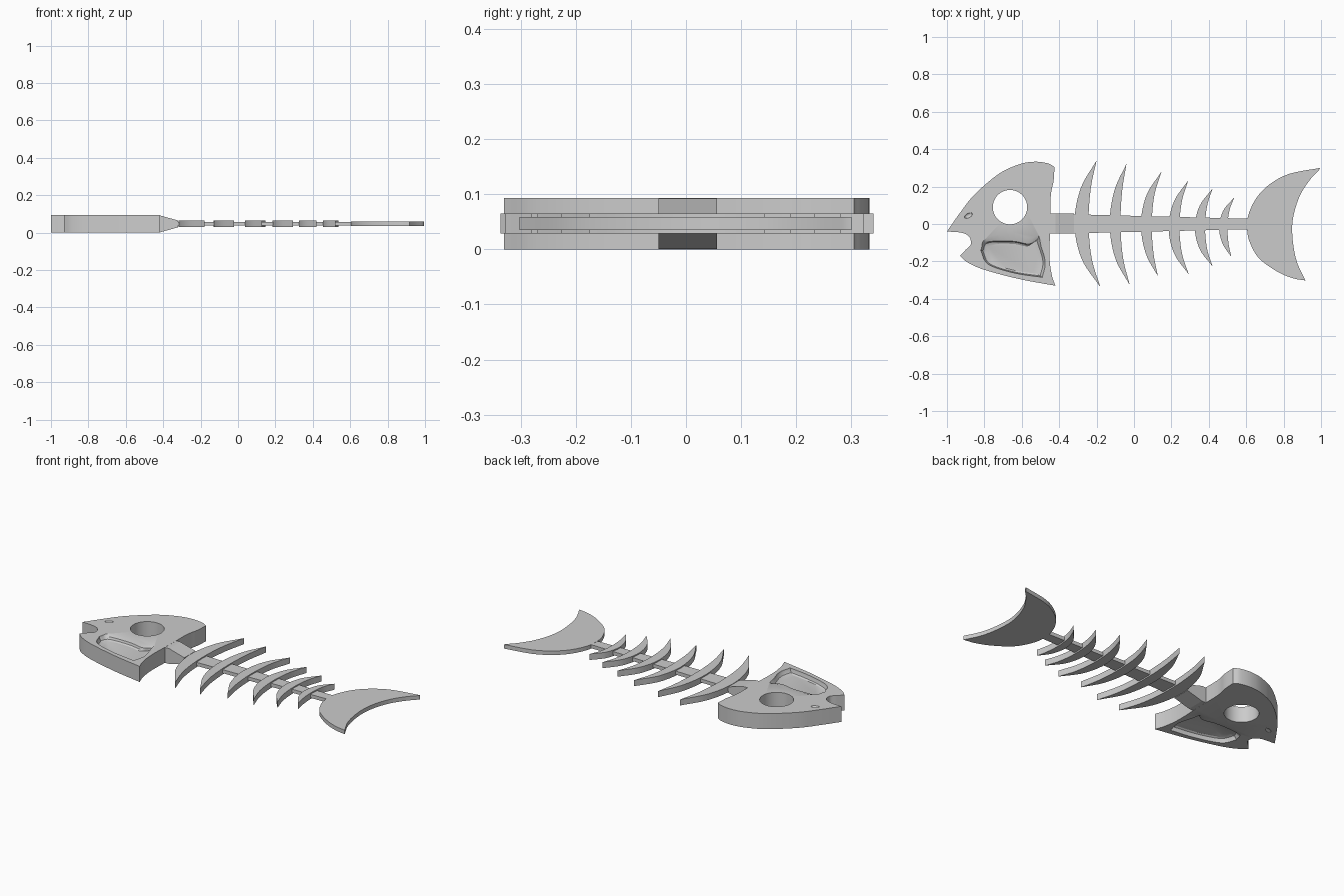
import bpy, bmesh, math
from mathutils import Vector

if "Cube" in bpy.data.objects:
    bpy.data.objects.remove(bpy.data.objects["Cube"])

H = 0.093            # head thickness
MID = H / 2


def spline(pts, n=6):
    """Catmull-Rom through pts, last point left out."""
    p = [Vector(q) for q in pts]
    p = [p[0] * 2 - p[1]] + p + [p[-1] * 2 - p[-2]]
    out = []
    for i in range(1, len(p) - 2):
        a, b, c, d = p[i - 1:i + 3]
        for k in range(n):
            t = k / n
            out.append(0.5 * (2 * b + (c - a) * t + (2 * a - 5 * b + 4 * c - d) * t * t
                              + (3 * b - a - 3 * c + d) * t ** 3))
    return out


def outline(*curves):
    return [q for c in curves for q in spline(c)]


def loft(name, loops):
    """Closed solid through equal-length 3D loops."""
    bm = bmesh.new()
    rings = [[bm.verts.new(v) for v in loop] for loop in loops]
    n = len(rings[0])
    for a, b in zip(rings, rings[1:]):
        for i in range(n):
            j = (i + 1) % n
            bm.faces.new((a[i], a[j], b[j], b[i]))
    bm.faces.new(rings[0])
    bm.faces.new(rings[-1])
    bmesh.ops.recalc_face_normals(bm, faces=bm.faces)
    me = bpy.data.meshes.new(name)
    bm.to_mesh(me)
    bm.free()
    ob = bpy.data.objects.new(name, me)
    bpy.context.collection.objects.link(ob)
    return ob


def plate(name, pts, z0, z1):
    return loft(name, [[(p[0], p[1], z) for p in pts] for z in (z0, z1)])


def smooth(ob):
    bpy.ops.object.select_all(action='DESELECT')
    ob.select_set(True)
    bpy.context.view_layer.objects.active = ob
    bpy.ops.object.shade_smooth_by_angle(angle=math.radians(30))


def cut(target, cutter):
    mod = target.modifiers.new("cut", 'BOOLEAN')
    mod.operation = 'DIFFERENCE'
    mod.solver = 'EXACT'
    mod.object = cutter
    cutter.hide_render = True
    bpy.context.view_layer.objects.active = target
    bpy.ops.object.modifier_apply(modifier=mod.name)
    bpy.data.objects.remove(cutter)


# Head with open mouth
head = plate("head", outline(
    [(-1, -.04), (-.93, .06), (-.85, .16), (-.72, .27), (-.61, .32), (-.53, .333), (-.46, .324), (-.425, .305)],
    [(-.425, .305), (-.43, .23), (-.445, .15), (-.447, 0), (-.452, -.17), (-.44, -.27), (-.42, -.33)],
    [(-.42, -.33), (-.61, -.295), (-.8, -.245), (-.89, -.205), (-.93, -.17)],
    [(-.93, -.17), (-.9, -.138), (-.873, -.11), (-.88, -.07), (-.92, -.047), (-1, -.04)]), 0, H)

# Eye hole
circle = [(-.663 + .092 * math.cos(a * math.pi / 24), .09 + .092 * math.sin(a * math.pi / 24)) for a in range(48)]
cut(head, plate("eye_cutter", circle, -.1, .2))

# Cheek pocket and nostril dimple, on both faces
cheek = outline([(-.82, -.14), (-.79, -.095), (-.65, -.09), (-.56, -.105), (-.51, -.08)],
                [(-.51, -.08), (-.475, -.2), (-.49, -.285)],
                [(-.49, -.285), (-.64, -.262), (-.78, -.215), (-.82, -.14)])


def ring(s, depth, side, lift=0):
    c = Vector((-.65, -.18))
    pts = []
    for p in cheek:
        q = c + (p - c) * s
        rise = lift * max(0, 1 - abs(q.x + .65) / .17) ** .5 if p.y > -.12 else 0
        z = H - depth
        pts.append((q.x, q.y + rise, z if side > 0 else H - z))
    return pts


for side in (1, -1):
    cut(head, loft("cheek_cutter", [ring(1, -.02, side, .045), ring(1, 0, side, .045), ring(.98, .01, side),
                                    ring(.93, .022, side), ring(.82, .028, side)]))
    bpy.ops.mesh.primitive_uv_sphere_add(segments=12, ring_count=8, radius=1,
                                         location=(-.885, .045, MID + side * MID))
    dimple = bpy.context.object
    dimple.scale = (.024, .012, .007)
    dimple.rotation_euler.z = .5
    cut(head, dimple)
smooth(head)

# Neck tapering from head thickness to rib thickness
loft("neck", [[(x, -.05, MID - h), (x, .056, MID - h), (x, .056, MID + h), (x, -.05, MID + h)]
              for x, h in ((-.46, MID - .0005), (-.42, MID - .0005), (-.32, .018))])

# Spine
plate("spine", [(-.33, -.05), (.62, -.028), (.62, .028), (-.33, .052)], .037, .058)

# Crescent ribs: top tip, bottom tip, front and rear x at the spine
ribs = [(-.2, .34, -.18, -.337, -.318, -.243), (-.04, .323, -.022, -.328, -.13, -.072),
        (.147, .28, .128, -.28, .037, .095), (.29, .233, .293, -.27, .185, .243),
        (.42, .19, .42, -.227, .325, .38), (.537, .143, .52, -.175, .455, .5)]
for i, (tx, ty, bx, by, f, r) in enumerate(ribs):
    def edge(x):
        m = (ty + by) / 2
        return [(bx, by), (x + (bx - x) * .27, m + (by - m) * .55), (x, m),
                (x + (tx - x) * .27, m + (ty - m) * .55), (tx, ty)]
    smooth(plate(f"rib_{i + 1}", outline(edge(f), edge(r)[::-1]), .029, .065))

# Tail fin
smooth(plate("tail_fin", outline(
    [(.995, .3), (.83, .268), (.725, .212), (.655, .14), (.612, .05), (.605, -.03), (.62, -.1),
     (.67, -.185), (.767, -.255), (.85, -.29), (.917, -.302)],
    [(.917, -.302), (.87, -.2), (.848, -.08), (.85, .03), (.885, .147), (.94, .235), (1, .3)]), .035, .059))
